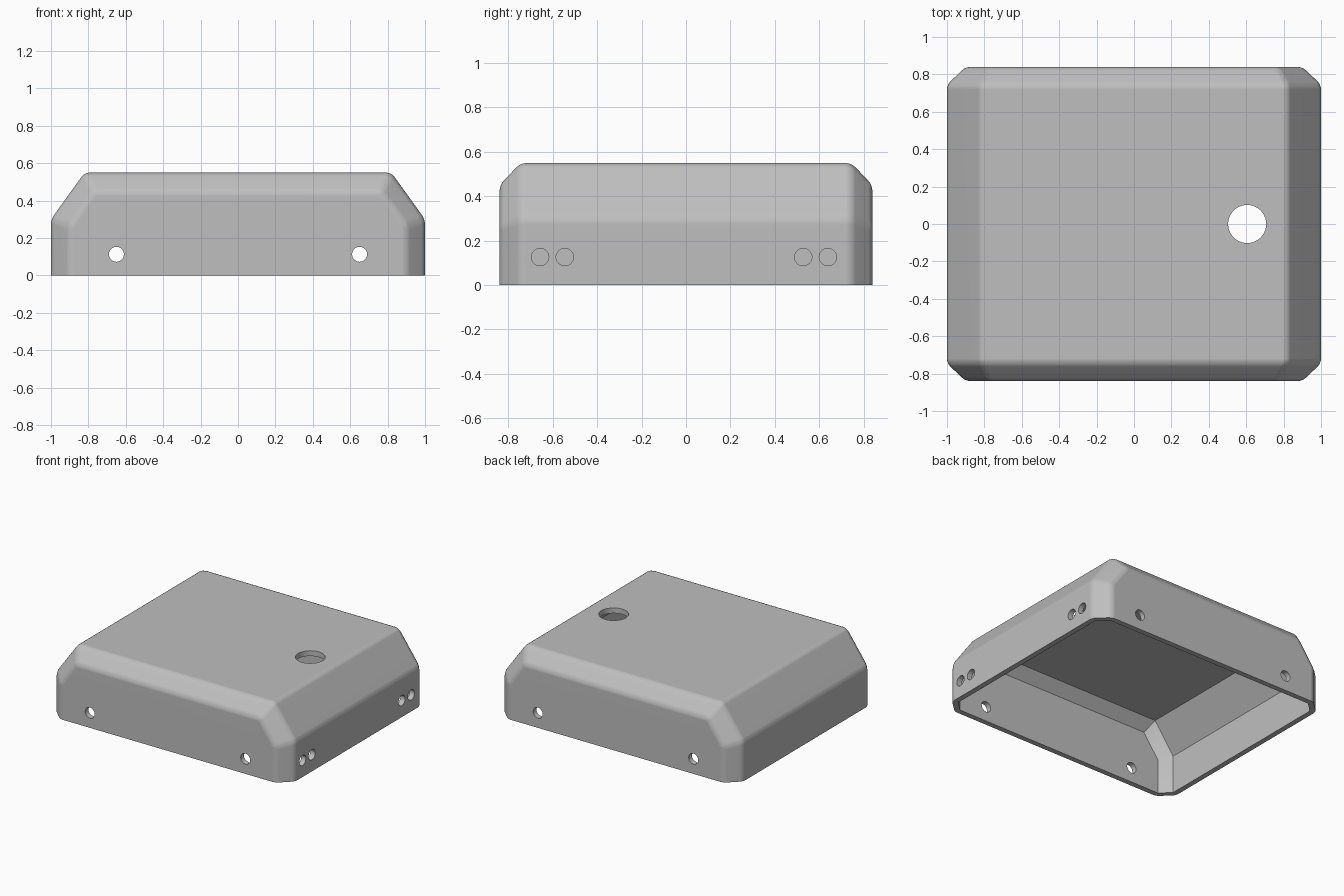
import bpy, bmesh, math
from mathutils import Vector, Matrix

cube = bpy.data.objects.get("Cube")
if cube:
    bpy.data.objects.remove(cube, do_unlink=True)

W, D, H = 1.0, 0.84, 0.55      # half width, half depth, height
SHOULDER, TOP_X = 0.30, 0.82   # where the side slopes begin and end
CHAMFER = 0.10
WALL = 0.04


def make_object(name, bm):
    bmesh.ops.recalc_face_normals(bm, faces=bm.faces)
    mesh = bpy.data.meshes.new(name)
    bm.to_mesh(mesh)
    bm.free()
    obj = bpy.data.objects.new(name, mesh)
    bpy.context.scene.collection.objects.link(obj)
    return obj


def profile(inset, base):
    """Sloped-shoulder outline in x and z, moved inward by inset."""
    n = Vector((H - SHOULDER, W - TOP_X)).normalized()
    reach = n.x * W + n.y * SHOULDER - inset
    x, z = W - inset, H - inset
    half = [(x, base), (x, (reach - n.x * x) / n.y), ((reach - n.y * z) / n.x, z)]
    return half + [(-px, pz) for px, pz in reversed(half)]


def chamfered_block(name, inset, base, rounding=0):
    """Outline extruded front to back, with chamfered front and back rims."""
    rim = CHAMFER + 0.4 * inset
    y_end, y_full = D - inset, D - 0.095 - 0.43 * inset
    bm = bmesh.new()
    rings = []
    for y, o in ((-y_end, rim), (-y_full, inset), (y_full, inset), (y_end, rim)):
        rings.append([bm.verts.new((x, y, z)) for x, z in profile(o, base)])
    for a, b in zip(rings, rings[1:]):
        for i in range(len(a)):
            j = (i + 1) % len(a)
            bm.faces.new((a[i], a[j], b[j], b[i]))
    bm.faces.new(rings[0])
    bm.faces.new(rings[-1])
    if rounding:
        edges = [e for e in bm.edges if max(v.co.z for v in e.verts) > base + 0.01]
        bmesh.ops.bevel(bm, geom=edges, offset=rounding, segments=3,
                        profile=0.5, affect='EDGES')
    return make_object(name, bm)


def drill(name, center, radius, length, axis):
    bm = bmesh.new()
    turn = {'X': Matrix.Rotation(math.pi / 2, 4, 'Y'),
            'Y': Matrix.Rotation(math.pi / 2, 4, 'X'),
            'Z': Matrix.Identity(4)}[axis]
    bmesh.ops.create_cone(bm, cap_ends=True, segments=40, radius1=radius,
                          radius2=radius, depth=length,
                          matrix=Matrix.Translation(center) @ turn)
    return make_object(name, bm)


# Outer body
shell = chamfered_block("cover_shell", 0, 0, rounding=0.025)

# Hollow inside, open at the bottom
cutters = [chamfered_block("cavity_cutter", WALL, -0.2)]

# Screw holes through front and back
for x in (-0.65, 0.65):
    cutters.append(drill("screw_hole_cutter", (x, 0, 0.113), 0.04, 2, 'Y'))

# Paired holes in the left wall only
for y in (-0.657, -0.546, 0.528, 0.639):
    cutters.append(drill("side_hole_cutter", (W, y, 0.126), 0.039, 0.3, 'X'))

# Large hole in the top
cutters.append(drill("top_hole_cutter", (0.605, 0, H), 0.102, 0.3, 'Z'))

bpy.context.view_layer.objects.active = shell
shell.select_set(True)
for cutter in cutters:
    cutter.hide_render = True
    mod = shell.modifiers.new("cut", 'BOOLEAN')
    mod.operation = 'DIFFERENCE'
    mod.solver = 'EXACT'
    mod.object = cutter
    bpy.ops.object.modifier_apply(modifier=mod.name)
    bpy.data.objects.remove(cutter, do_unlink=True)

# Grey plastic finish
grey = bpy.data.materials.new("light_grey")
grey.use_nodes = True
color = (0.52, 0.52, 0.52, 1)
grey.diffuse_color = color
grey.node_tree.nodes["Principled BSDF"].inputs["Base Color"].default_value = color
shell.data.materials.clear()
shell.data.materials.append(grey)

# Soft rounded edges, flat broad faces
bpy.ops.object.shade_smooth_by_angle(angle=math.radians(30))
weighted = shell.modifiers.new("flat_faces", 'WEIGHTED_NORMAL')
weighted.keep_sharp = True
